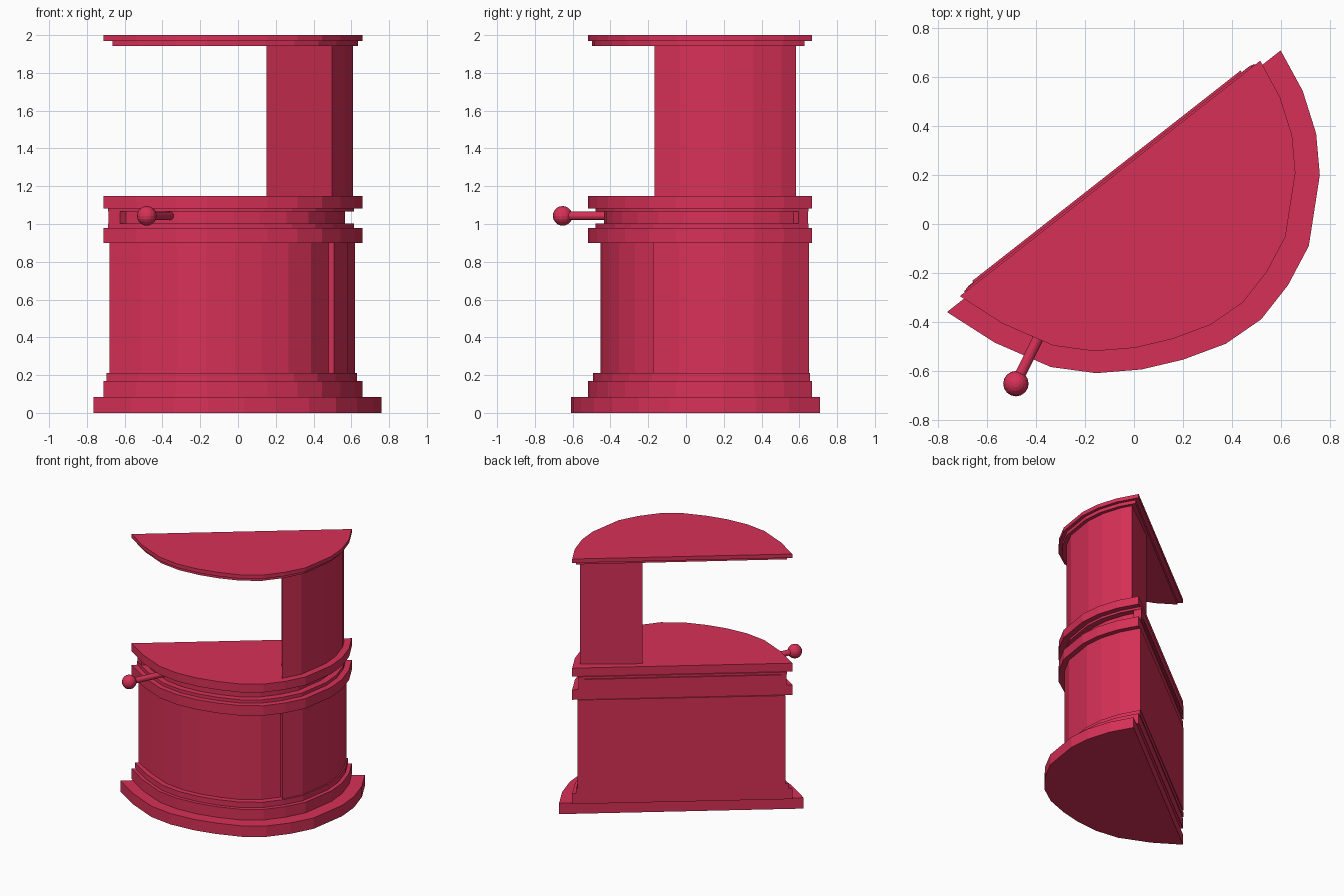
import bpy, bmesh
from mathutils import Vector

cube = bpy.data.objects.get("Cube")
if cube:
    bpy.data.objects.remove(cube, do_unlink=True)

red = bpy.data.materials.new("crimson_red")
red.use_nodes = True
red.diffuse_color = (0.68, 0.03, 0.095, 1)
red.node_tree.nodes["Principled BSDF"].inputs["Base Color"].default_value = red.diffuse_color

# Footprint of the plinth: a bowed front closed by a straight diagonal back
CENTER = Vector((-0.238, 0.29))
BOW = [Vector(p) for p in (
    (-0.765, -0.36), (-0.57, -0.485), (-0.34, -0.585), (-0.155, -0.61),
    (0.03, -0.595), (0.2, -0.555), (0.375, -0.49), (0.52, -0.39),
    (0.63, -0.25), (0.715, -0.09), (0.76, 0.2), (0.745, 0.37),
    (0.69, 0.545), (0.6, 0.71))]
STEP = 8  # corner where the front panel ends and the tower begins


def bow(scale, trim=0.0):
    """Scaled footprint, its two ends trimmed back along the end facets."""
    pts = [CENTER + (p - CENTER) * scale for p in BOW]
    first, last = pts[0].lerp(pts[1], trim), pts[-1].lerp(pts[-2], trim)
    return [first] + pts[1:-1] + [last]


def finish(name, bm):
    bmesh.ops.recalc_face_normals(bm, faces=bm.faces)
    mesh = bpy.data.meshes.new(name)
    bm.to_mesh(mesh)
    bm.free()
    mesh.materials.append(red)
    ob = bpy.data.objects.new(name, mesh)
    bpy.context.collection.objects.link(ob)
    return ob


def prism(name, outline, z0, z1):
    bm = bmesh.new()
    face = bm.faces.new([bm.verts.new((p.x, p.y, z0)) for p in outline])
    top = bmesh.ops.extrude_face_region(bm, geom=[face])["geom"]
    verts = [g for g in top if isinstance(g, bmesh.types.BMVert)]
    bmesh.ops.translate(bm, verts=verts, vec=(0, 0, z1 - z0))
    return finish(name, bm)


# Stepped plinth, mouldings, counter and roof
for name, scale, trim, z0, z1 in (
        ("plinth", 1.0, 0, 0, 0.085),
        ("plinth_step", 0.9, 0, 0.085, 0.168),
        ("plinth_moulding", 0.87, 0, 0.168, 0.21),
        ("lower_ledge", 0.9, 0, 0.9, 0.978),
        ("groove_lower_lip", 0.855, 0, 0.978, 1.003),
        ("groove_core", 0.805, 0, 1.003, 1.065),
        ("groove_upper_lip", 0.855, 0, 1.065, 1.082),
        ("counter", 0.9, 0, 1.082, 1.147),
        ("roof_moulding", 0.875, 0.21, 1.943, 1.97),
        ("roof", 0.9, 0, 1.97, 2.0)):
    prism(name, bow(scale, trim), z0, z1)

# Cabinet with a slightly recessed front panel
panel, side = bow(0.825), bow(0.86)
panel[0] = bow(0.84)[0]
prism("cabinet_body", panel[:STEP + 1] + side[STEP:], 0.21, 0.9)

# Back plate closing both ends of the groove
outer, inner = bow(0.85), bow(0.85, 0.37)
prism("groove_back_plate", [outer[0], inner[0], inner[-1], outer[-1]], 1.003, 1.065)

# Corner tower that carries the roof
prism("tower", [Vector((0.15, 0.32))] + bow(0.848, 0.46)[STEP:], 1.147, 1.943)

# Lever with a ball knob, sliding in the groove
knob = Vector((-0.483, -0.653, 1.043))
root = Vector((-0.36, -0.40, 1.043))
axis = root - knob
bm = bmesh.new()
bmesh.ops.create_cone(bm, cap_ends=True, segments=16, radius1=0.022, radius2=0.022,
                      depth=axis.length)
turn = axis.to_track_quat("Z", "Y").to_matrix()
bmesh.ops.rotate(bm, verts=bm.verts, cent=(0, 0, 0), matrix=turn)
bmesh.ops.translate(bm, verts=bm.verts, vec=(knob + root) / 2)
finish("lever_rod", bm)

bm = bmesh.new()
bmesh.ops.create_uvsphere(bm, u_segments=16, v_segments=10, radius=0.052)
bmesh.ops.translate(bm, verts=bm.verts, vec=knob)
finish("lever_knob", bm)
